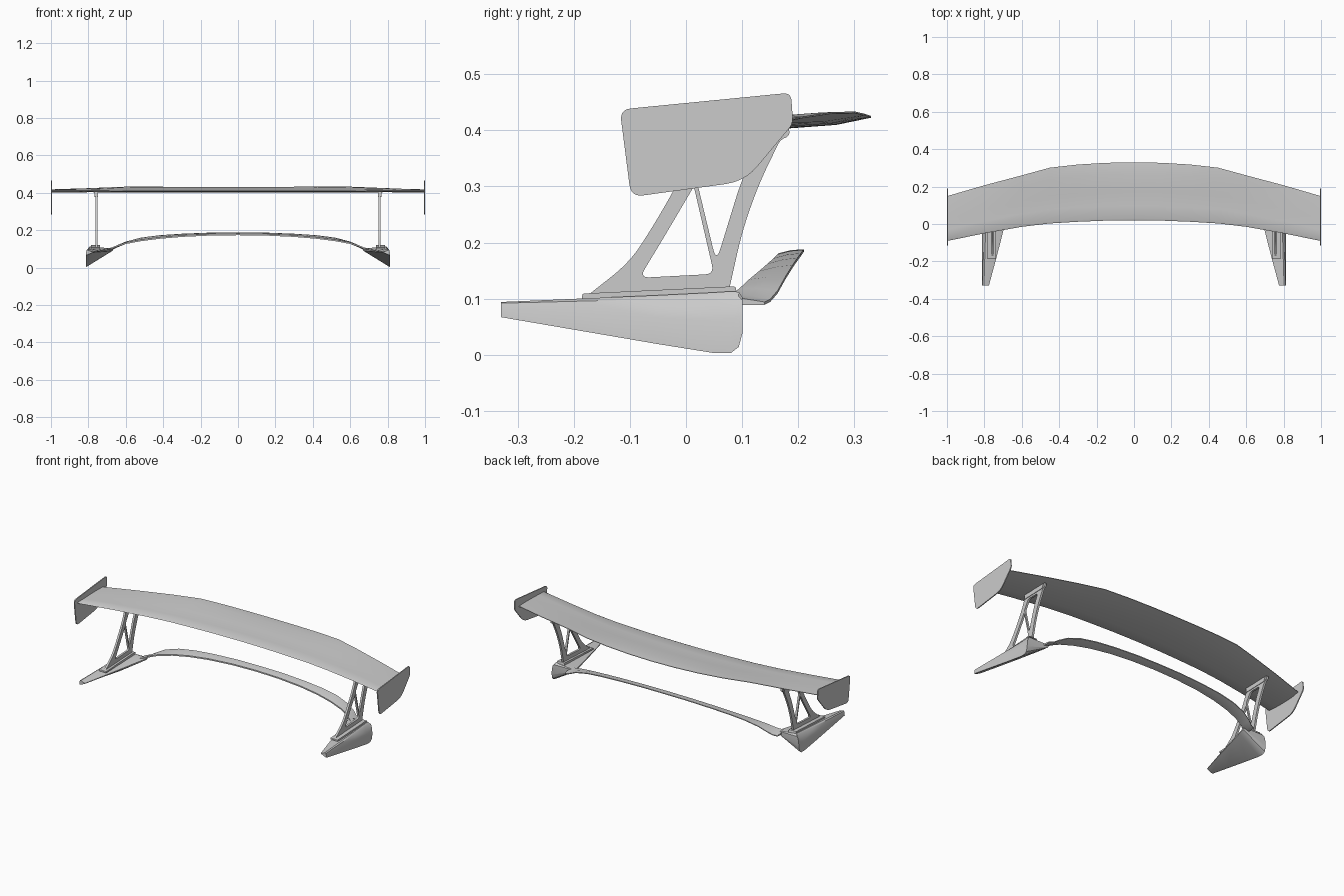
import bpy, bmesh, math
from mathutils import Vector, Matrix

if "Cube" in bpy.data.objects:
    bpy.data.objects.remove(bpy.data.objects["Cube"])


def finish(ob, angle=35):
    bpy.ops.object.select_all(action='DESELECT')
    ob.select_set(True)
    bpy.context.view_layer.objects.active = ob
    bpy.ops.object.shade_smooth_by_angle(angle=math.radians(angle))


def mirror(ob):
    ob.modifiers.new("Mirror", 'MIRROR')


def loft(name, rings, angle=35):
    """Skin a list of equal-length closed rings and cap the ends."""
    bm = bmesh.new()
    vs = [[bm.verts.new(p) for p in r] for r in rings]
    n = len(rings[0])
    for a, b in zip(vs, vs[1:]):
        for i in range(n):
            j = (i + 1) % n
            bm.faces.new((a[i], a[j], b[j], b[i]))
    bm.faces.new(vs[0])
    bm.faces.new(vs[-1])
    bmesh.ops.recalc_face_normals(bm, faces=bm.faces)
    me = bpy.data.meshes.new(name)
    bm.to_mesh(me)
    bm.free()
    ob = bpy.data.objects.new(name, me)
    bpy.context.collection.objects.link(ob)
    finish(ob, angle)
    return ob


def fillet(corners, steps=5):
    """Round each (y, z, r) corner with a small quadratic arc."""
    out = []
    for i, (y, z, r) in enumerate(corners):
        p = Vector((y, z))
        if r == 0:
            out.append(p)
            continue
        a = Vector(corners[i - 1][:2]) - p
        b = Vector(corners[(i + 1) % len(corners)][:2]) - p
        a = p + a.normalized() * min(r, a.length * .45)
        b = p + b.normalized() * min(r, b.length * .45)
        for k in range(steps + 1):
            t = k / steps
            out.append(a * (1 - t) ** 2 + p * 2 * t * (1 - t) + b * t * t)
    return out


def plate(name, loops, x, half):
    """Flat side-view plate with holes, mirrored to both sides."""
    cu = bpy.data.curves.new(name, 'CURVE')
    cu.dimensions = '2D'
    cu.fill_mode = 'BOTH'
    cu.extrude = half
    for loop in loops:
        pts = fillet(loop)
        sp = cu.splines.new('POLY')
        sp.points.add(len(pts) - 1)
        for q, p in zip(sp.points, pts):
            q.co = (p.x, p.y, 0, 1)
        sp.use_cyclic_u = True
    tmp = bpy.data.objects.new(name + "_curve", cu)
    bpy.context.collection.objects.link(tmp)
    dg = bpy.context.evaluated_depsgraph_get()
    me = bpy.data.meshes.new_from_object(tmp.evaluated_get(dg))
    bpy.data.objects.remove(tmp)
    me.transform(Matrix(((0, 0, 1, x), (1, 0, 0, 0), (0, 1, 0, 0), (0, 0, 0, 1))))
    ob = bpy.data.objects.new(name, me)
    bpy.context.collection.objects.link(ob)
    finish(ob)
    mirror(ob)
    return ob


def both_sides(half):
    return [(-s[0],) + s[1:] for s in reversed(half[1:])] + half


# Main wing: x, leading y, trailing y, leading z, trailing z, hump
wing = [(0, .02, .33, .409, .424, .007), (.15, .018, .327, .409, .425, .007),
        (.3, .012, .318, .409, .428, .006), (.45, .003, .301, .409, .432, .003),
        (.6, -.015, .26, .409, .431, .001), (.8, -.05, .207, .41, .423, 0),
        (.996, -.09, .15, .41, .415, 0)]
foil = [(0, 0), (.03, .004), (.25, .005), (.5, .006), (.8, .005), (1, .0015),
        (1, -.0015), (.8, -.009), (.5, -.010), (.25, -.008), (.03, -.004)]
rings = []
for x, y0, y1, z0, z1, h in both_sides(wing):
    rings.append([(x, y0 + (y1 - y0) * t,
                   z0 + (z1 - z0) * t * t + o + (h if t == .8 and o > 0 else 0))
                  for t, o in foil])
loft("main_wing", rings)

# End plates
plate("end_plate", [[(-.118, .437, .02), (.187, .467, .014), (.191, .412, .012),
                     (.105, .309, .035), (-.098, .281, .022)]], .997, .003)

# Uprights with two windows
plate("upright", [
    [(-.175, .106, 0), (-.10, .165, .04), (-.055, .235, .04), (-.015, .305, .03),
     (.015, .37, .02), (.02, .405, 0), (.183, .408, 0), (.185, .39, .01),
     (.168, .383, .01), (.13, .305, .04), (.10, .22, .04), (.076, .112, 0)],
    [(-.083, .137, .018), (.05, .144, .016), (.014, .30, .005), (-.03, .225, .04)],
    [(.018, .315, .01), (.054, .165, .025), (.097, .305, .03),
     (.125, .37, .015), (.05, .37, .015)]], .757, .006)

# Thicker clamp at the top of each upright
plate("upright_clamp", [[(.02, .378, .005), (.02, .404, 0), (.175, .406, 0),
                         (.165, .382, .005)]], .757, .009)

# Mounting foot under each upright
plate("mounting_foot", [[(-.185, .100, 0), (-.185, .109, .004), (.088, .122, .004),
                         (.091, .108, 0)]], .762, .024)

# Corner pods: y, inner x, inner z, top z, bottom z
pods = [(-.33, .776, .084, .094, .067), (-.19, .738, .090, .1, .043),
        (-.05, .702, .095, .106, .019), (.05, .677, .098, .111, .003),
        (.08, .67, .099, .113, .003), (.094, .668, .099, .112, .014),
        (.101, .667, .099, .102, .04)]
rings = []
for y, xi, zi, zt, zb in pods:
    h = zt - zb
    xt = .806 - .14 * h
    rings.append([(xi, y, zi), (xi + .015, y, zi + .004), (xt, y, zt),
                  (xt + .008, y, zt - .08 * h), (.812, y, zt - .45 * h),
                  (.814, y, zb), (.806, y, zb + .03 * h),
                  (xi, y, zi - min(.008, .1 * h))])
mirror(loft("corner_pod", rings, 30))

# Lower arched lip: x, leading y, leading z, trailing y, trailing z
lip = [(0, .165, .178, .21, .187), (.15, .163, .176, .209, .186),
       (.3, .156, .169, .205, .180), (.42, .145, .159, .199, .172),
       (.52, .13, .146, .190, .159), (.6, .112, .131, .177, .138),
       (.65, .095, .115, .163, .113), (.675, .08, .104, .15, .098),
       (.70, .06, .10, .14, .093)]
rings = []
for x, y0, z0, y1, z1 in both_sides(lip):
    m = (z0 + z1) / 2
    ym = (y0 + y1) / 2
    rings.append([(x, y0, z0 + .003), (x, ym, m + .004), (x, y1, z1 + .001),
                  (x, y1, z1 - .004), (x, ym, m - .008), (x, y0, z0 - .005)])
loft("lower_lip", rings)
